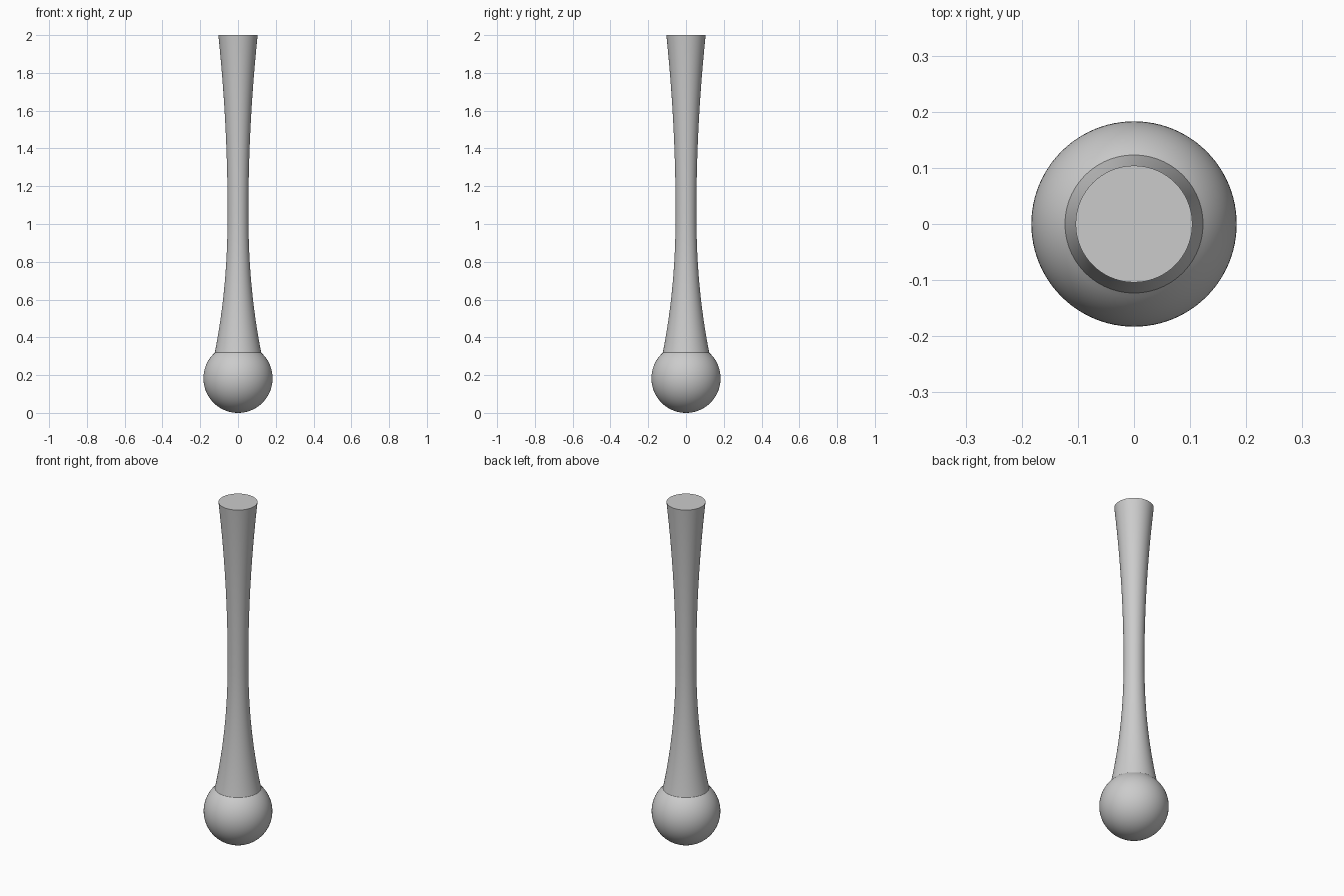
import bpy, bmesh
from math import sin, cos, pi, asin, radians

SIDES = 96
BALL_R = 0.183      # ball radius, also its centre height
COLLAR_R = 0.123    # where shaft meets ball
WAIST_R, WAIST_Z = 0.055, 1.06
TOP_R, TOP_Z = 0.104, 2.0

cube = bpy.data.objects.get("Cube")
if cube:
    bpy.data.objects.remove(cube, do_unlink=True)

grey = bpy.data.materials.new("plain_grey")
grey.use_nodes = True
colour = (0.6, 0.6, 0.6, 1)
grey.diffuse_color = colour
grey.node_tree.nodes["Principled BSDF"].inputs["Base Color"].default_value = colour


def lathe(name, profile):
    """Turn a list of (radius, height) points around the z axis."""
    bm = bmesh.new()
    verts = [bm.verts.new((r, 0, z)) for r, z in profile]
    edges = [bm.edges.new(pair) for pair in zip(verts, verts[1:])]
    bmesh.ops.spin(bm, geom=verts + edges, cent=(0, 0, 0), axis=(0, 0, 1),
                   angle=2 * pi, steps=SIDES, use_merge=False)
    bmesh.ops.remove_doubles(bm, verts=bm.verts, dist=1e-5)
    # Close the flat top end
    rim = [e for e in bm.edges if e.is_boundary and
           all(v.co.z > TOP_Z - 1e-4 for v in e.verts)]
    if rim:
        bmesh.ops.contextual_create(bm, geom=rim)
    bmesh.ops.recalc_face_normals(bm, faces=bm.faces)
    # Keep outward normals on open shells
    side = max(bm.faces, key=lambda f: f.calc_center_median().xy.length)
    if side.normal.xy.dot(side.calc_center_median().xy) < 0:
        bmesh.ops.reverse_faces(bm, faces=bm.faces)
    mesh = bpy.data.meshes.new(name)
    bm.to_mesh(mesh)
    bm.free()
    mesh.materials.append(grey)
    obj = bpy.data.objects.new(name, mesh)
    bpy.context.collection.objects.link(obj)
    bpy.ops.object.select_all(action='DESELECT')
    obj.select_set(True)
    bpy.context.view_layer.objects.active = obj
    bpy.ops.object.shade_smooth_by_angle(angle=radians(30))
    return obj


# Round ball, open where the shaft grows out of it
rise = pi - asin(COLLAR_R / BALL_R)
ball = []
for i in range(41):
    a = rise * i / 40
    ball.append((BALL_R * sin(a), BALL_R * (1 - cos(a))))
lathe("ball_end", ball)

# Flared shaft, narrow at the waist and widening to both ends
collar_z = ball[-1][1]
shaft = []
for i in range(61):
    z = collar_z + (TOP_Z - collar_z) * i / 60
    if z < WAIST_Z:
        flare = (COLLAR_R - WAIST_R) * ((WAIST_Z - z) / (WAIST_Z - collar_z)) ** 2.15
    else:
        flare = (TOP_R - WAIST_R) * ((z - WAIST_Z) / (TOP_Z - WAIST_Z)) ** 2
    shaft.append((WAIST_R + flare, z))
lathe("flared_shaft", shaft)
